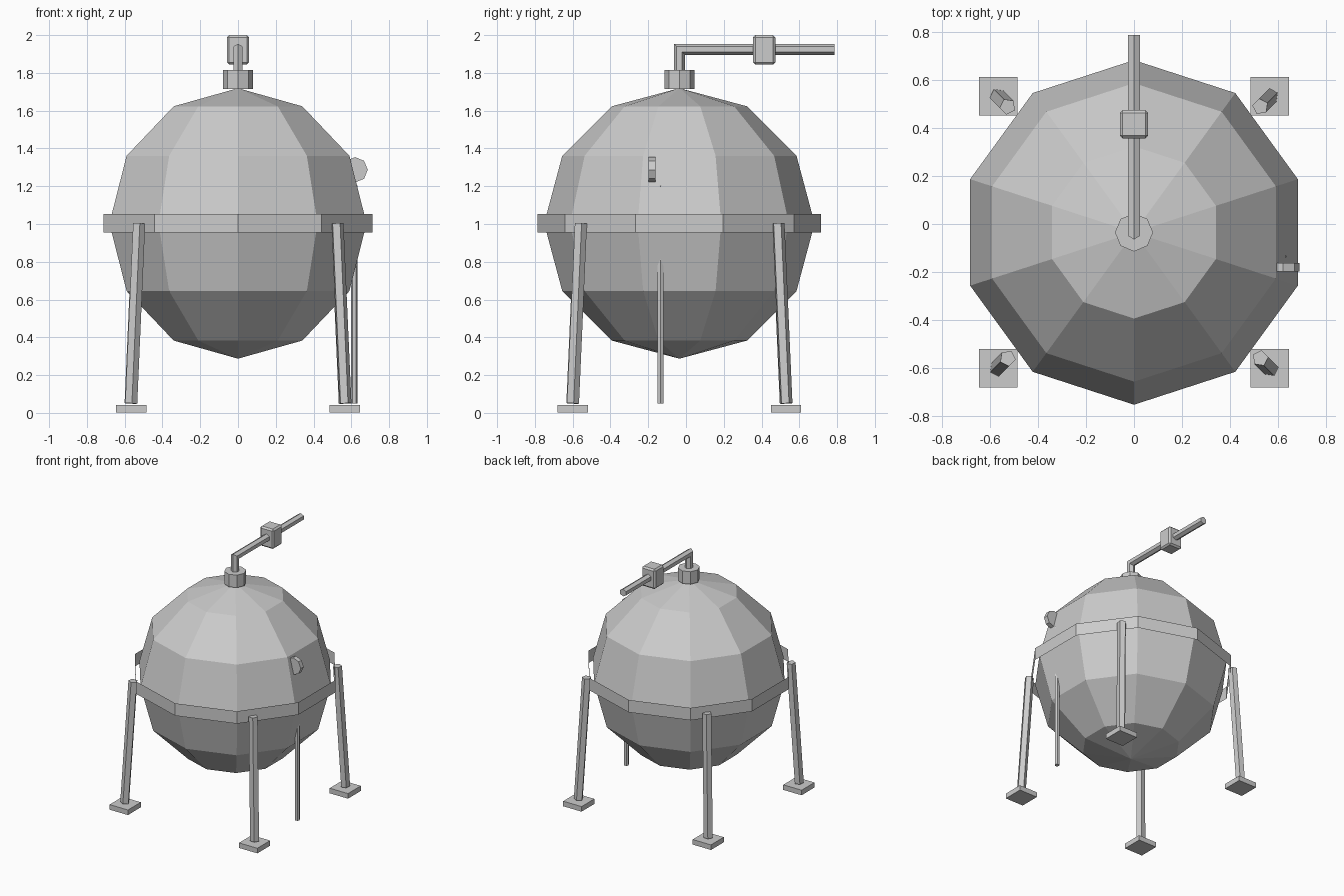
import bpy, bmesh, math
from mathutils import Vector, Matrix

if "Cube" in bpy.data.objects:
    bpy.data.objects.remove(bpy.data.objects["Cube"])

CY = -0.035  # tank axis in y


def finish(name, bm):
    bmesh.ops.recalc_face_normals(bm, faces=bm.faces)
    me = bpy.data.meshes.new(name)
    bm.to_mesh(me)
    bm.free()
    ob = bpy.data.objects.new(name, me)
    bpy.context.collection.objects.link(ob)
    return ob


def rod(name, a, b, r, n, turn=0.0, caps=True):
    """Straight n-sided bar from a to b."""
    a, b = Vector(a), Vector(b)
    d = b - a
    rot = Vector((0, 0, 1)).rotation_difference(d).to_matrix().to_4x4()
    bm = bmesh.new()
    bmesh.ops.create_cone(bm, cap_ends=caps, segments=n, radius1=r, radius2=r,
                          depth=d.length,
                          matrix=Matrix.Translation((a + b) / 2) @ rot @ Matrix.Rotation(turn, 4, 'Z'))
    # put a vertex of the section on local +x before turning
    return finish(name, bm)


def box(name, c, s):
    bm = bmesh.new()
    bmesh.ops.create_cube(bm, size=1, matrix=Matrix.Translation(c) @ Matrix.Diagonal((*s, 1)))
    return finish(name, bm)


def ring(bm, r, z, n):
    return [bm.verts.new((r * math.sin(2 * math.pi * i / n), CY - r * math.cos(2 * math.pi * i / n), z))
            for i in range(n)]


def bridge(bm, lo, hi):
    n = len(lo)
    for i in range(n):
        bm.faces.new((lo[i], lo[(i + 1) % n], hi[(i + 1) % n], hi[i]))


# spherical tank: 10 sides, 6 bands
R, CZ = 0.716, 1.003
bm = bmesh.new()
rings = [ring(bm, R * math.cos(math.radians(a)), CZ + R * math.sin(math.radians(a)), 10)
         for a in (-60, -30, 0, 30, 60)]
for lo, hi in zip(rings, rings[1:]):
    bridge(bm, lo, hi)
for loop, z in ((rings[0], CZ - R), (rings[-1], CZ + R)):
    pole = bm.verts.new((0, CY, z))
    for i in range(10):
        bm.faces.new((loop[i], loop[(i + 1) % 10], pole))
finish("tank_sphere", bm)

# open support band round the middle
bm = bmesh.new()
bridge(bm, ring(bm, 0.75, 0.955, 10), ring(bm, 0.75, 1.053, 10))
finish("support_band", bm)

# legs and feet
for sx, side in ((-1, "left"), (1, "right")):
    for sy, end in ((-1, "front"), (1, "back")):
        rod(f"{end}_{side}_leg", (sx * 0.567, CY + sy * 0.565, 0.05),
            (sx * 0.525, CY + sy * 0.523, 1.003), 0.034, 5, math.atan2(sy, sx) + math.pi)
        box(f"{end}_{side}_foot", (sx * 0.565, CY + sy * 0.565, 0.021), (0.16, 0.16, 0.04))

# top nozzle
rod("top_nozzle", (0, CY, 1.715), (0, CY, 1.814), 0.079, 8)

# outlet pipe: hexagon swept round a mitred corner
bm = bmesh.new()
TOP = 1.925
sections = [[], [], []]
for i in range(6):
    a = math.pi * i / 3
    u, v = 0.029 * math.cos(a), 0.029 * math.sin(a)
    sections[0].append(bm.verts.new((v, CY + u, 1.80)))
    sections[1].append(bm.verts.new((v, CY + u, TOP - u)))
    sections[2].append(bm.verts.new((v, 0.785, TOP - u)))
bridge(bm, sections[0], sections[1])
bridge(bm, sections[1], sections[2])
bm.faces.new(sections[0])
bm.faces.new(sections[2])
finish("outlet_pipe", bm)

# bevelled valve block on the pipe
valve = box("valve_block", (0, 0.414, 1.922), (0.118, 0.118, 0.156))
mod = valve.modifiers.new("bevel", 'BEVEL')
mod.width, mod.segments = 0.012, 1

# gauge disc and drain pipe on the right side
rod("gauge", (0.62, -0.198, 1.287), (0.62, -0.162, 1.287), 0.067, 8)
rod("drain_pipe", (0.615, -0.136, 0.05), (0.615, -0.136, 1.205), 0.018, 6, math.pi / 2)
